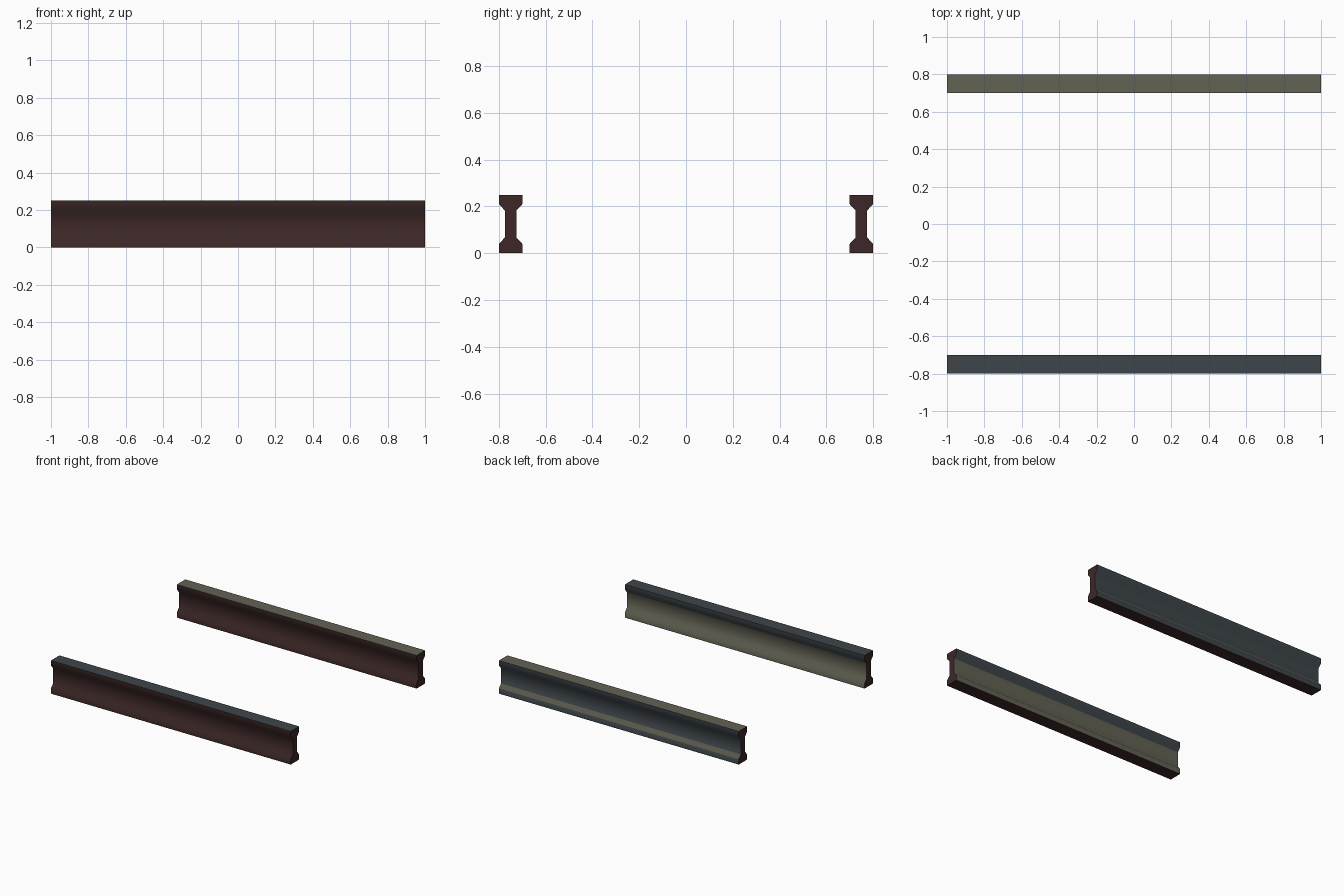
import bpy
import bmesh
import math

default = bpy.data.objects.get("Cube")
if default:
    bpy.data.objects.remove(default, do_unlink=True)


def make_material(name, srgb):
    linear = [((c / 255 + 0.055) / 1.055) ** 2.4 for c in srgb]
    colour = (*linear, 1.0)
    mat = bpy.data.materials.new(name)
    mat.use_nodes = True
    mat.diffuse_color = colour
    bsdf = next(n for n in mat.node_tree.nodes if n.type == "BSDF_PRINCIPLED")
    bsdf.inputs["Base Color"].default_value = colour
    bsdf.inputs["Roughness"].default_value = 0.8
    return mat


materials = [
    make_material("dark_rust", (61, 39, 39)),
    make_material("slate_grey", (62, 69, 74)),
    make_material("olive_grey", (99, 98, 84)),
]
RUST, SLATE, OLIVE = range(3)

# Half of the rail cross-section, from the foot up to the head: (half width, z)
half = [(0.05, 0), (0.05, 0.04), (0.025, 0.067),
        (0.025, 0.183), (0.05, 0.21), (0.05, 0.25)]
profile = half + [(-y, z) for y, z in reversed(half)]


def make_rail(name, centre_y, back_colours, top_colour):
    """Extrude the section along x; back_colours run from foot to head."""
    bm = bmesh.new()
    left_end, right_end = (
        [bm.verts.new((x, centre_y + y, z)) for y, z in profile]
        for x in (1, -1))
    count = len(profile)
    colours = back_colours + [top_colour] + [RUST] * len(half)
    for i in range(count):
        j = (i + 1) % count
        face = bm.faces.new((left_end[i], left_end[j], right_end[j], right_end[i]))
        face.material_index = colours[i]
    # End caps
    bm.faces.new(left_end).material_index = RUST
    bm.faces.new(list(reversed(right_end))).material_index = RUST
    bmesh.ops.recalc_face_normals(bm, faces=bm.faces)

    mesh = bpy.data.meshes.new(name)
    bm.to_mesh(mesh)
    bm.free()
    for mat in materials:
        mesh.materials.append(mat)
    rail = bpy.data.objects.new(name, mesh)
    bpy.context.collection.objects.link(rail)

    # Soft fillets between web and flanges, sharp outer corners
    bpy.ops.object.select_all(action="DESELECT")
    rail.select_set(True)
    bpy.context.view_layer.objects.active = rail
    bpy.ops.object.shade_smooth_by_angle(angle=math.radians(60))


# Back side bands: foot side, lower slope, web, upper slope, head side
make_rail("front_rail", -0.75, [OLIVE, OLIVE, OLIVE, SLATE, SLATE], SLATE)
make_rail("back_rail", 0.75, [SLATE, OLIVE, SLATE, SLATE, SLATE], OLIVE)
